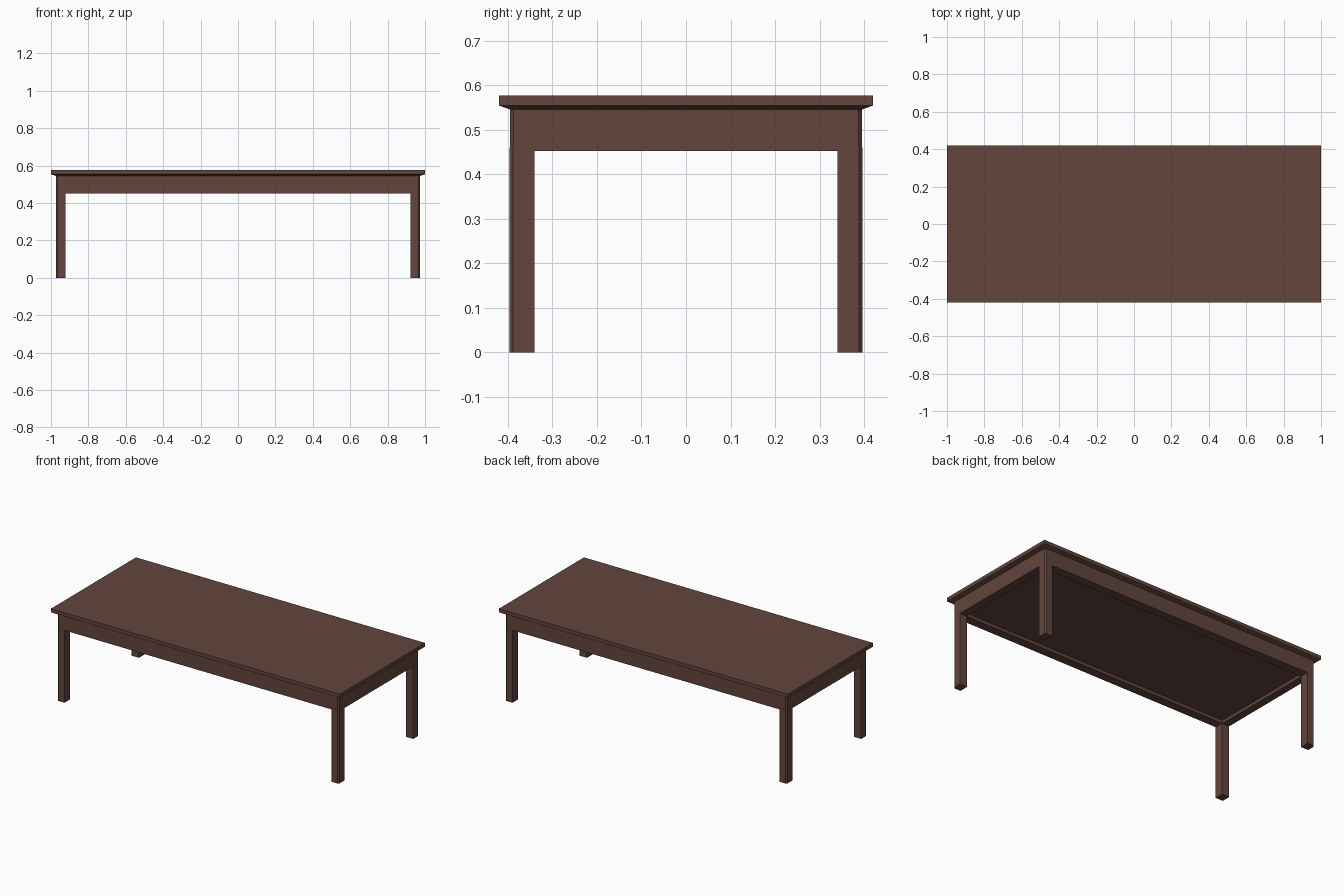
import bpy, bmesh

if "Cube" in bpy.data.objects:
    bpy.data.objects.remove(bpy.data.objects["Cube"])

wood = bpy.data.materials.new("dark_wood")
wood.diffuse_color = (0.125, 0.06, 0.046, 1)
wood.use_nodes = True
wood.node_tree.nodes["Principled BSDF"].inputs["Base Color"].default_value = wood.diffuse_color


def finish(name, bm):
    bmesh.ops.recalc_face_normals(bm, faces=bm.faces)
    me = bpy.data.meshes.new(name)
    bm.to_mesh(me)
    bm.free()
    ob = bpy.data.objects.new(name, me)
    ob.data.materials.append(wood)
    bpy.context.collection.objects.link(ob)
    return ob


def loft(name, rings):
    """Closed solid through stacked outlines of equal point count."""
    bm = bmesh.new()
    loops = [[bm.verts.new(p) for p in r] for r in rings]
    n = len(loops[0])
    for a, b in zip(loops, loops[1:]):
        for i in range(n):
            j = (i + 1) % n
            bm.faces.new((a[i], a[j], b[j], b[i]))
    bm.faces.new(loops[0])
    bm.faces.new(loops[-1])
    return finish(name, bm)


def rect(x, y, z):
    return [(-x, -y, z), (x, -y, z), (x, y, z), (-x, y, z)]


# Top board with undercut rim
loft("table_top", [rect(0.972, 0.395, 0.545), rect(1, 0.42, 0.554), rect(1, 0.42, 0.577)])

# Apron frame with a shallow recess underneath
bm = bmesh.new()
loops = [[bm.verts.new(p) for p in r] for r in (
    rect(0.973, 0.395, 0.547), rect(0.973, 0.395, 0.452),
    rect(0.925, 0.34, 0.452), rect(0.925, 0.34, 0.472))]
for a, b in zip(loops, loops[1:]):
    for i in range(4):
        j = (i + 1) % 4
        bm.faces.new((a[i], a[j], b[j], b[i]))
bm.faces.new(loops[0])
bm.faces.new(loops[-1])
apron = finish("apron", bm)
# Trim the frame's vertical outer corners to match the legs
bm = bmesh.new()
bm.from_mesh(apron.data)
edges = [e for e in bm.edges if all(abs(v.co.x) > 0.95 for v in e.verts)
         and abs(e.verts[0].co.z - e.verts[1].co.z) > 0.05]
bmesh.ops.bevel(bm, geom=edges, offset=0.008, segments=1, affect='EDGES')
bm.to_mesh(apron.data)
bm.free()

# Four legs, outer corner chamfered
profile = [(0.923, 0.34), (0.974, 0.34), (0.974, 0.388), (0.966, 0.396), (0.923, 0.396)]
for sx, side in ((-1, "left"), (1, "right")):
    for sy, end in ((-1, "front"), (1, "back")):
        loft(f"{end}_{side}_leg",
             [[(sx * x, sy * y, z) for x, y in profile] for z in (0, 0.46)])
